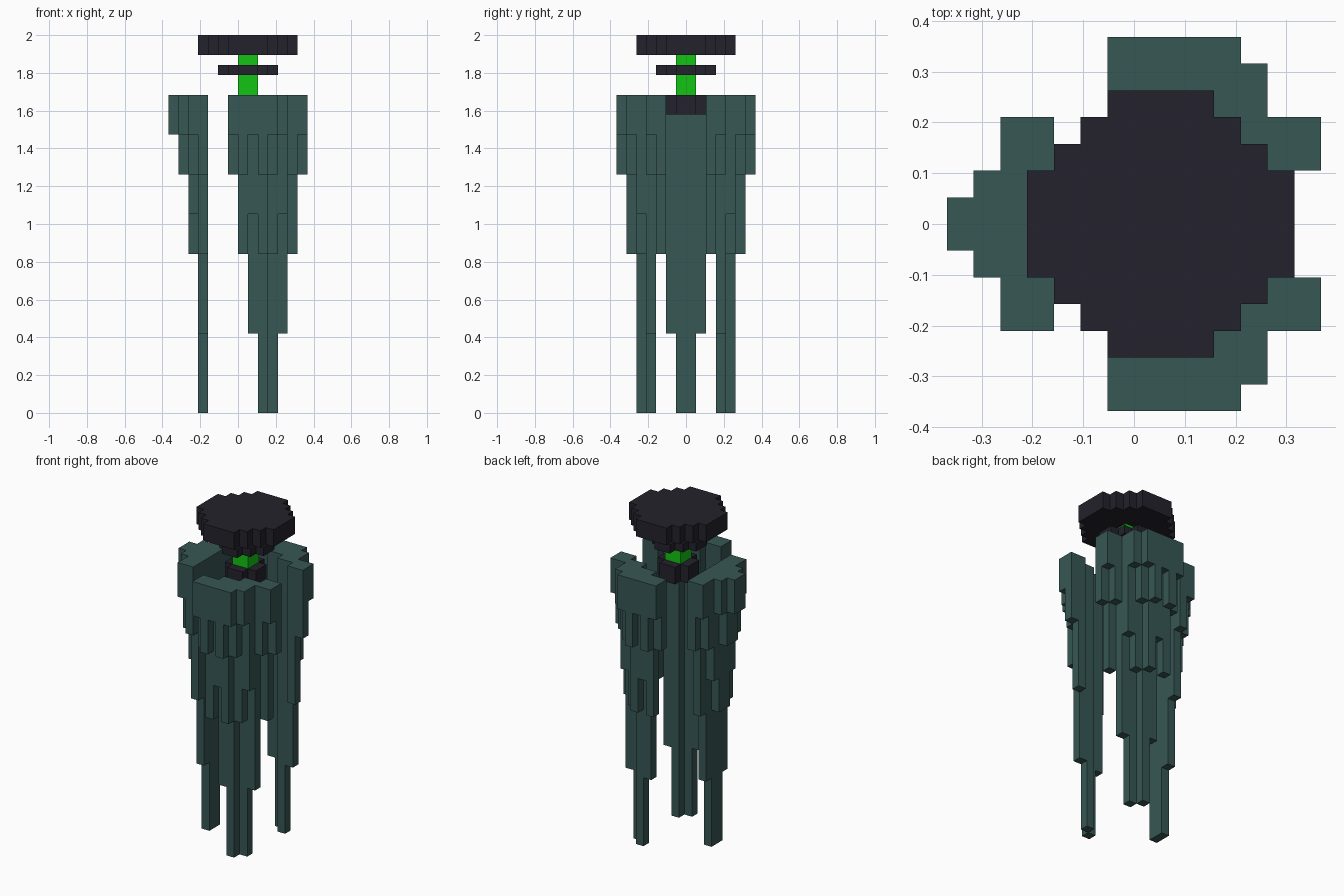
import bpy
import bmesh
import math
from mathutils import Vector

if "Cube" in bpy.data.objects:
    bpy.data.objects.remove(bpy.data.objects["Cube"], do_unlink=True)

U = 1 / 19  # size of one block


def material(name, rgb):
    mat = bpy.data.materials.new(name)
    mat.use_nodes = True
    color = (*rgb, 1)
    mat.diffuse_color = color
    bsdf = mat.node_tree.nodes["Principled BSDF"]
    bsdf.inputs["Base Color"].default_value = color
    bsdf.inputs["Roughness"].default_value = 0.9
    return mat


def blocks(name, bottoms, top, mat):
    """Skin a set of block columns {(x, y): bottom} sharing one top height."""
    bm = bmesh.new()

    def quad(points):
        bm.faces.new([bm.verts.new(Vector(p) * U) for p in points])

    for (x, y), low in bottoms.items():
        for z, order in ((top, 1), (low, -1)):
            ring = [(x, y, z), (x + 1, y, z), (x + 1, y + 1, z), (x, y + 1, z)]
            quad(ring[::order])
        # Side walls only where the neighbouring column leaves them exposed
        for dx, dy in ((1, 0), (0, 1), (-1, 0), (0, -1)):
            high = bottoms.get((x + dx, y + dy), top)
            if high <= low:
                continue
            cx, cy = x + 0.5 + dx / 2, y + 0.5 + dy / 2
            ax, ay = cx + dy / 2, cy - dx / 2
            bx, by = cx - dy / 2, cy + dx / 2
            quad([(ax, ay, low), (bx, by, low), (bx, by, high), (ax, ay, high)])
    bmesh.ops.remove_doubles(bm, verts=bm.verts, dist=U * 0.01)
    bmesh.ops.dissolve_limit(bm, angle_limit=math.radians(1),
                             verts=bm.verts, edges=bm.edges)
    mesh = bpy.data.meshes.new(name)
    bm.to_mesh(mesh)
    bm.free()
    mesh.materials.append(mat)
    obj = bpy.data.objects.new(name, mesh)
    bpy.context.collection.objects.link(obj)
    return obj


def disc(name, radius, reach, low, top, mat):
    """Stepped round plate centred on the neck axis."""
    cells = {}
    for i in range(-radius, radius):
        for j in range(-radius, radius):
            if abs(i + 0.5) + abs(j + 0.5) <= reach:
                cells[(i + 1, j)] = low
    return blocks(name, cells, top, mat)


cloth = material("dark_teal_cloth", (0.038, 0.096, 0.089))
dark = material("near_black", (0.017, 0.016, 0.025))
green = material("bright_green", (0.006, 0.55, 0.007))

# Hem heights of each cloth layer, inner to outer, from panel edge to middle
HEMS = [[24, 16, 8, 0], [28, 24, 20, 16], [None, None, 28, 24], [None, None, None, 28]]


def cloth_panel(name, path, step, limit=7):
    """Layer the inner path of blocks outward with a pointed, ragged hem."""
    cells = {}
    for layer, half in enumerate(HEMS):
        for (x, y), low in zip(path, half + half[::-1]):
            cell = (x + step[0] * layer, y + step[1] * layer)
            if low is not None and -limit <= cell[1] < limit:
                cells[cell] = low
    return blocks(name, cells, 32, cloth)


# Three hanging cloth panels around the body
cloth_panel("right_cloth_panel", [(-4, y) for y in range(-4, 4)], (-1, 0))
slant = [(x, 5 - (x + 1) // 2) for x in range(-1, 7)]
cloth_panel("back_cloth_panel", slant, (0, 1))
cloth_panel("front_cloth_panel", [(x, -y - 1) for x, y in slant], (0, -1))

# Neck, collar and hat
disc("neck_base", 2, 2, 30, 32, dark)
disc("glowing_neck", 1, 1, 32, 36, green)
disc("collar_ring", 3, 3, 34, 35, dark)
disc("flat_hat", 5, 6, 36, 38, dark)
